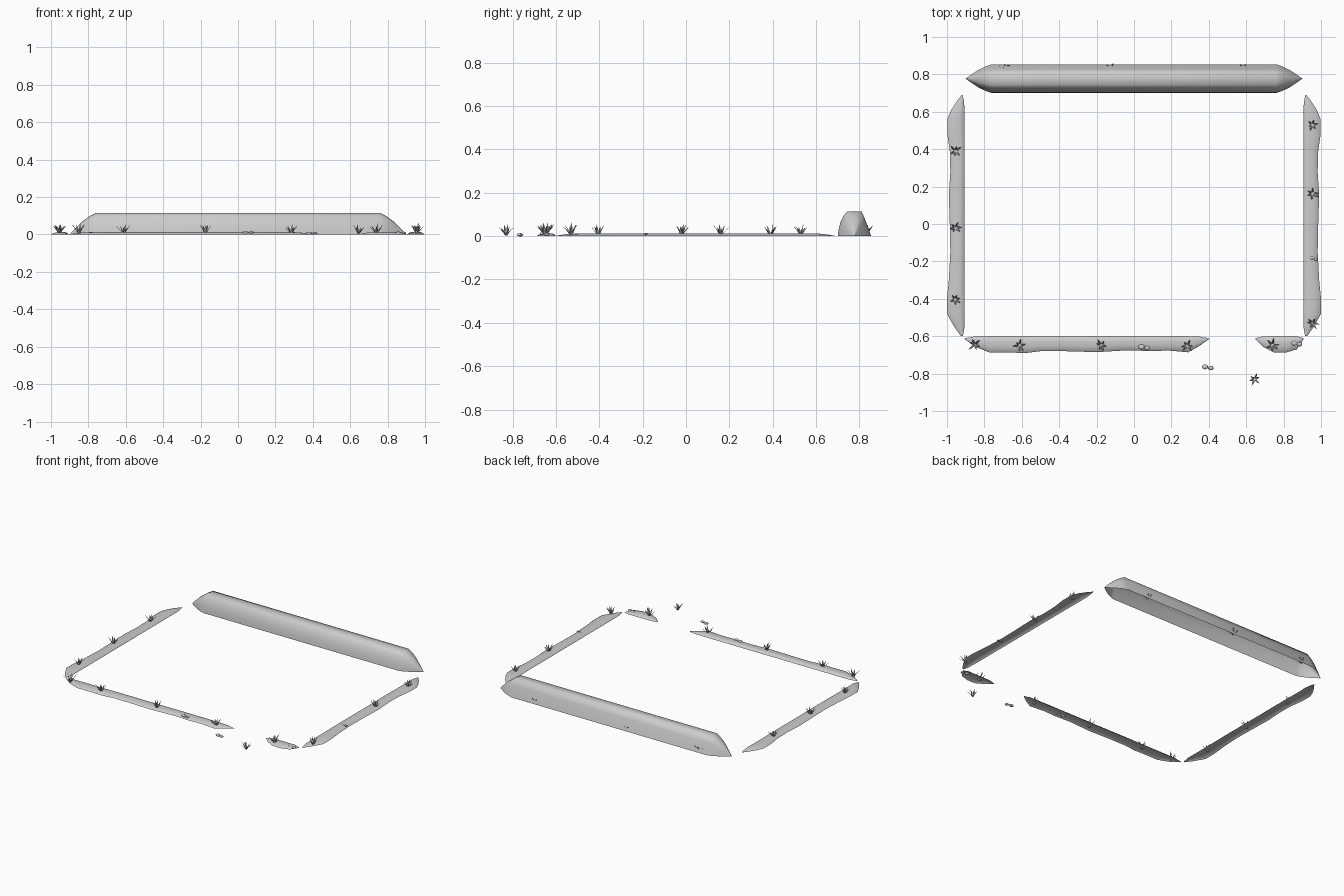
import bpy, bmesh, math, random
from mathutils import Vector, Matrix

random.seed(4)
default_cube = bpy.data.objects.get("Cube")
if default_cube:
    bpy.data.objects.remove(default_cube, do_unlink=True)


def make_material(name, value):
    material = bpy.data.materials.new(name)
    material.use_nodes = True
    colour = (value, value, value, 1)
    material.diffuse_color = colour
    material.node_tree.nodes["Principled BSDF"].inputs["Base Color"].default_value = colour
    return material


grey = make_material("plain grey", 0.6)


def finish(name, bm, angle=60):
    mesh = bpy.data.meshes.new(name)
    bm.to_mesh(mesh)
    bm.free()
    mesh.materials.append(grey)
    obj = bpy.data.objects.new(name, mesh)
    bpy.context.collection.objects.link(obj)
    bpy.ops.object.select_all(action="DESELECT")
    obj.select_set(True)
    bpy.context.view_layer.objects.active = obj
    bpy.ops.object.shade_smooth_by_angle(angle=math.radians(angle))
    return obj


def loft(bm, rows):
    """Bridge equal-length rows of points into an open sheet."""
    grid = [[bm.verts.new(p) for p in row] for row in rows]
    for a, b in zip(grid, grid[1:]):
        for i in range(len(a) - 1):
            bm.faces.new((a[i], b[i], b[i + 1], a[i + 1]))


def orient_up(bm):
    bmesh.ops.remove_doubles(bm, verts=bm.verts, dist=0.00001)
    bmesh.ops.recalc_face_normals(bm, faces=bm.faces)
    bm.normal_update()
    if sum(f.normal.z * f.calc_area() for f in bm.faces) < 0:
        bmesh.ops.reverse_faces(bm, faces=bm.faces)


# Tall earth bank along the back, open underneath, with pointed ends
section = [(-0.077, 0), (-0.073, 0.03), (-0.064, 0.065), (-0.05, 0.095), (-0.033, 0.113),
           (0, 0.115), (0.034, 0.113), (0.05, 0.075), (0.066, 0.035), (0.077, 0)]
taper = [(0.9, 0.005), (0.87, 0.28), (0.83, 0.62), (0.79, 0.87), (0.76, 1)]
stations = [(-x, s) for x, s in taper] + [(x, s) for x, s in reversed(taper)]
bm = bmesh.new()
loft(bm, [[(x, 0.777 + y * s, z * s) for y, z in section] for x, s in stations])
orient_up(bm)
finish("back_bank", bm)


# Low wavy verges: straight inner edge, uneven outer edge
def verge(name, outline, place):
    dome = [(0, 0), (0.12, 0.8), (0.35, 1), (0.65, 0.9), (0.88, 0.55), (1, 0)]
    bm = bmesh.new()
    rows = []
    for along, width in outline:
        height = 0.013 * min(1, width / 0.075)
        shift = max(0, 0.012 - width * 0.2)
        rows.append([place(along, shift + width * f, height * h) for f, h in dome])
    loft(bm, rows)
    orient_up(bm)
    return finish(name, bm)


side = [(0.69, 0.005), (0.66, 0.035), (0.61, 0.072), (0.56, 0.093), (0.48, 0.093), (0.39, 0.08),
        (0.28, 0.077), (0.15, 0.085), (0, 0.08), (-0.15, 0.077), (-0.3, 0.085),
        (-0.4, 0.095), (-0.48, 0.095), (-0.55, 0.055), (-0.6, 0.01)]
front = [(-0.905, 0.005), (-0.85, 0.055), (-0.77, 0.088), (-0.67, 0.087), (-0.58, 0.09),
         (-0.5, 0.08), (-0.37, 0.08), (-0.2, 0.085), (-0.03, 0.075), (0.1, 0.08),
         (0.18, 0.076), (0.29, 0.086), (0.35, 0.05), (0.4, 0.005)]
corner = [(0.65, 0.005), (0.69, 0.055), (0.75, 0.088), (0.81, 0.088), (0.87, 0.07), (0.905, 0.008)]
for label, sign in (("left", 1), ("right", -1)):
    verge(label + "_verge", side, lambda a, w, z: (sign * (0.905 + w), a, z))
for label, outline in (("front_verge", front), ("front_corner_verge", corner)):
    verge(label, outline, lambda a, w, z: (a, -0.6 - w, z))


# Grass tufts: leaning blades folded along the middle
def add_blade(bm, heading, length, lean):
    turn = Matrix.Rotation(heading, 3, "Z")
    rows = []
    for t, width in ((0, 0.003), (0.35, 0.0055), (0.7, 0.004), (1, 0.0002)):
        out = 0.004 + length * math.sin(lean) * t ** 1.3
        up = length * math.cos(lean) * t
        rows.append([turn @ Vector((out + fold, s * width, up))
                     for s, fold in ((-1, 0), (0, 0.002), (1, 0))])
    loft(bm, rows)


def tuft(name, x, y, z, size):
    bm = bmesh.new()
    start = random.uniform(0, math.tau)
    for i in range(6):
        add_blade(bm, start + i * math.tau / 6 + random.uniform(-0.25, 0.25),
                  size * random.uniform(0.8, 1.1), random.uniform(0.45, 0.75))
    add_blade(bm, start, size, 0.12)
    bmesh.ops.translate(bm, verts=bm.verts, vec=(x, y, z))
    finish(name, bm, 30)


tufts = [(-0.955, 0.39), (-0.955, -0.02), (-0.955, -0.405), (0.955, 0.53), (0.955, 0.16),
         (0.955, -0.53), (-0.85, -0.645), (-0.61, -0.65), (-0.175, -0.65), (0.285, -0.65),
         (0.74, -0.65), (0.645, -0.83)]
for n, (x, y) in enumerate(tufts):
    big = abs(x) > 0.7 and y < -0.5
    tuft(f"grass_tuft_{n + 1}", x, y, 0.003, 0.06 if big else 0.05)
for n, x in enumerate((-0.69, -0.125, 0.585)):
    tuft(f"bank_tuft_{n + 1}", x, 0.833, 0.006, 0.047)


# Pairs of small flattened stones
def stones(name, x, y, z, size):
    bm = bmesh.new()
    for side_sign, scale in ((-1, 1), (1, 0.85)):
        place = Matrix.Translation((x + side_sign * size * 0.9, y - side_sign * 0.003, z))
        shape = Matrix.Diagonal((size * scale, size * scale * 0.8, size * scale * 0.45, 1))
        bmesh.ops.create_icosphere(bm, subdivisions=2, radius=1, matrix=place @ shape)
    finish(name, bm)


for n, (x, y, z, size) in enumerate([(0.395, -0.767, 0.006, 0.017), (0.055, -0.66, 0.011, 0.017),
                                     (0.87, -0.64, 0.008, 0.017), (0.962, -0.185, 0.01, 0.011)]):
    stones(f"stones_{n + 1}", x, y, z, size)
